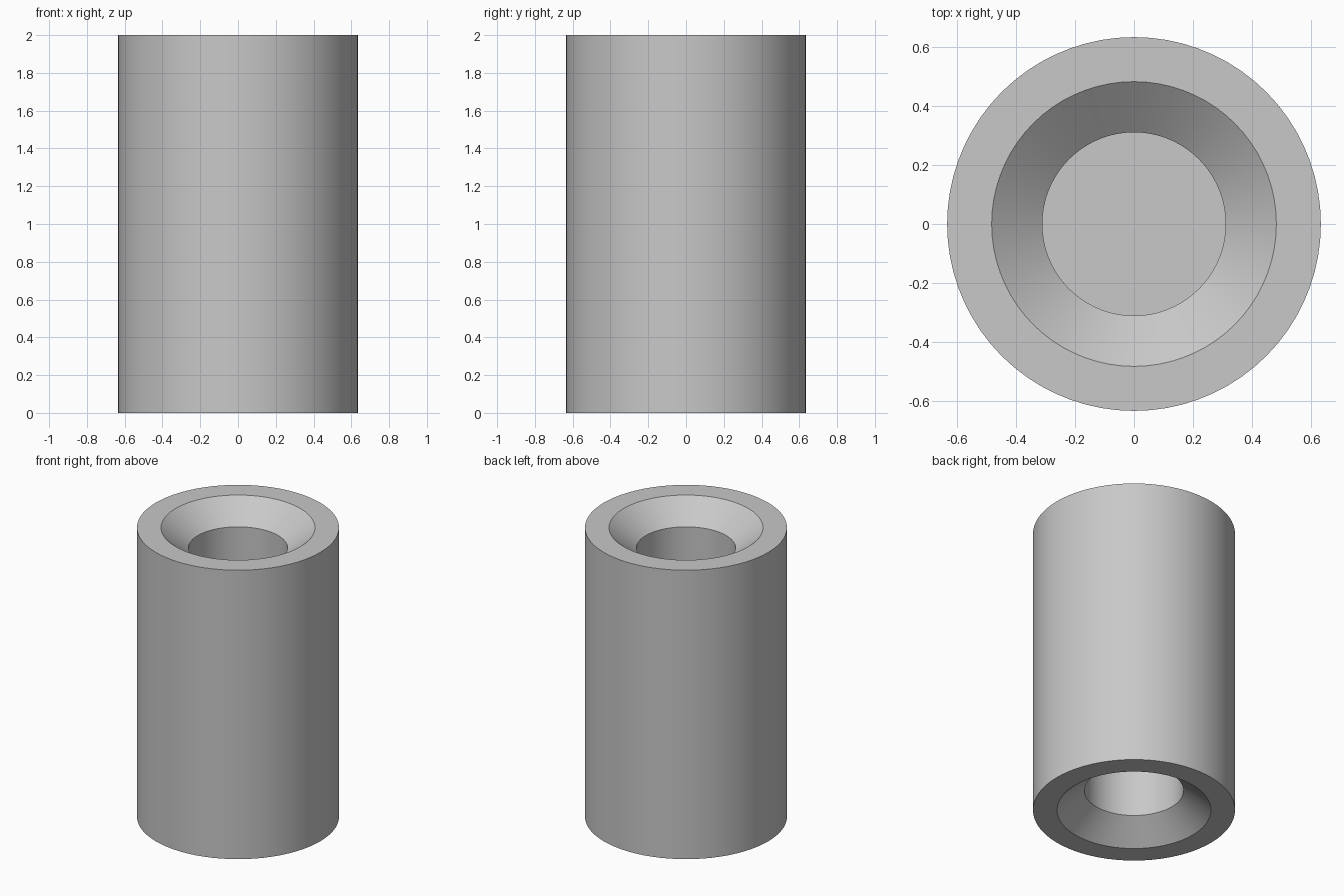
import bpy
import bmesh
import math

cube = bpy.data.objects.get("Cube")
if cube:
    bpy.data.objects.remove(cube, do_unlink=True)

SIDES = 72
HEIGHT = 2.0
OUTER_R, RIM_R, BORE_R = 0.634, 0.483, 0.311
CHAMFER, BORE_DEPTH = 0.14, 0.8

# Single plain grey
grey = bpy.data.materials.new("plain_grey")
grey.use_nodes = True
colour = (0.58, 0.58, 0.58, 1.0)
grey.diffuse_color = colour
grey.node_tree.nodes["Principled BSDF"].inputs["Base Color"].default_value = colour

# Half profile: blind countersunk bore at each end, mirrored about mid height
upper = [(OUTER_R, HEIGHT), (RIM_R, HEIGHT),
         (BORE_R, HEIGHT - CHAMFER), (BORE_R, HEIGHT - BORE_DEPTH)]
lower = [(r, HEIGHT - z) for r, z in reversed(upper)]


def ring(bm, radius, z):
    step = math.tau / SIDES
    return [bm.verts.new((radius * math.cos(i * step), radius * math.sin(i * step), z))
            for i in range(SIDES)]


def bridge(bm, a, b):
    for i in range(SIDES):
        j = (i + 1) % SIDES
        bm.faces.new((a[i], a[j], b[j], b[i]))


# Sleeve body with a solid web between the two bores
bm = bmesh.new()
top = [ring(bm, r, z) for r, z in upper]
bottom = [ring(bm, r, z) for r, z in lower]
for chain in (top, bottom):
    for a, b in zip(chain, chain[1:]):
        bridge(bm, a, b)
bridge(bm, bottom[-1], top[0])
bm.faces.new(top[-1])
bm.faces.new(bottom[0])
bmesh.ops.recalc_face_normals(bm, faces=bm.faces[:])

mesh = bpy.data.meshes.new("countersunk_sleeve")
bm.to_mesh(mesh)
bm.free()
mesh.materials.append(grey)
sleeve = bpy.data.objects.new("countersunk_sleeve", mesh)
bpy.context.collection.objects.link(sleeve)

# Smooth round walls with crisp rims
bpy.ops.object.select_all(action="DESELECT")
sleeve.select_set(True)
bpy.context.view_layer.objects.active = sleeve
bpy.ops.object.shade_smooth_by_angle(angle=math.radians(30))
